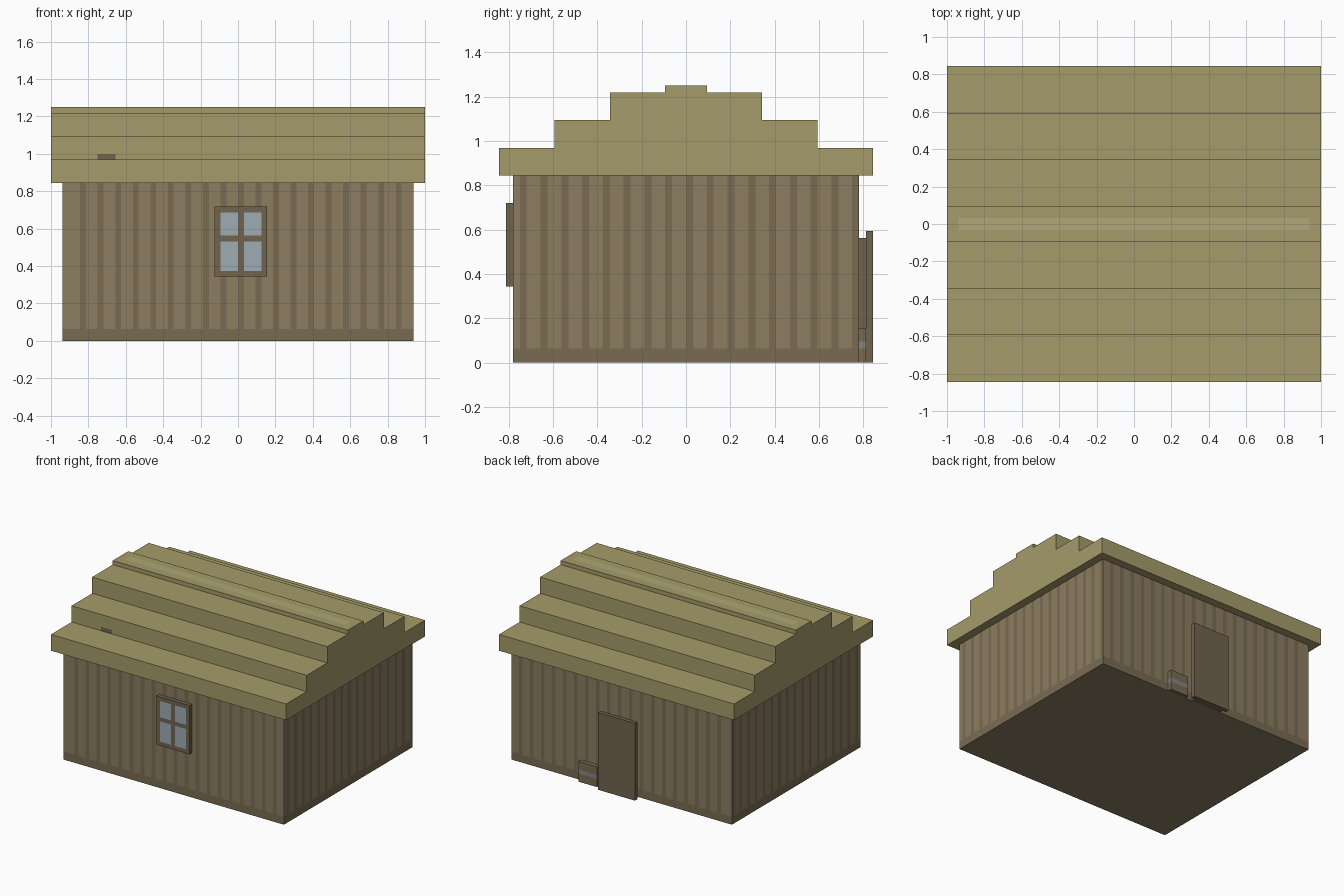
import bpy, bmesh
from math import floor

if "Cube" in bpy.data.objects:
    bpy.data.objects.remove(bpy.data.objects["Cube"])

U = 1 / 32  # modelling unit of the blocky original


def material(name, r, g, b):
    m = bpy.data.materials.new(name)
    m.diffuse_color = [(c / 255) ** 2.2 for c in (r, g, b)] + [1]
    m.use_nodes = True
    m.node_tree.nodes["Principled BSDF"].inputs["Base Color"].default_value = m.diffuse_color
    return m


wood = material("wood", 139, 124, 97)
dark_wood = material("dark_wood", 120, 107, 83)
trim = material("trim", 113, 100, 79)
thatch = material("thatch", 163, 154, 105)
pale_thatch = material("pale_thatch", 174, 166, 118)
glass = material("glass", 157, 170, 178)
metal = material("metal", 130, 132, 134)


def block(name, x, y, z, mats, cuts=((), (), ()), paint=None):
    """Box between unit bounds, sliced at cuts; paint(centre, normal) picks a material slot."""
    lo, hi = zip(x, y, z)
    bm = bmesh.new()
    bmesh.ops.create_cube(bm, size=1)
    for v in bm.verts:
        v.co = [(hi[i] if v.co[i] > 0 else lo[i]) for i in range(3)]
    for axis in range(3):
        for c in cuts[axis]:
            co, no = [0, 0, 0], [0, 0, 0]
            co[axis], no[axis] = c, 1
            bmesh.ops.bisect_plane(bm, geom=bm.verts[:] + bm.edges[:] + bm.faces[:],
                                   plane_co=co, plane_no=no)
    bm.normal_update()
    if paint:
        for f in bm.faces:
            f.material_index = paint(f.calc_center_median(), f.normal)
    for v in bm.verts:
        v.co *= U
    me = bpy.data.meshes.new(name)
    bm.to_mesh(me)
    bm.free()
    for m in mats:
        me.materials.append(m)
    ob = bpy.data.objects.new(name, me)
    bpy.context.collection.objects.link(ob)
    return ob


# Plank walls: a dark strip every third unit and a dark base course
def plank(c, n):
    if abs(n.z) > 0.5:
        return 0
    along = c.x if abs(n.y) > 0.5 else c.y
    return int(c.z < 2 or floor(along) % 3 == 0)


def strips(end):
    return [u + d for u in range(-end, end + 1, 3) for d in (0, 1)]


block("walls", (-30, 30), (-25, 25), (0, 27), [wood, dark_wood],
      (strips(27), strips(24)[:-1], [2]), plank)

# Stepped roof, with a small patch on the front of the middle step
block("roof_eaves", (-32, 32), (-27, 27), (27, 31), [thatch])
block("roof_middle", (-32, 32), (-19, 19), (31, 35), [thatch, trim],
      ([-24, -21], [], [32]),
      lambda c, n: int(n.y < -0.5 and -24 < c.x < -21 and c.z < 32))
block("roof_upper", (-32, 32), (-11, 11), (35, 39), [thatch])
block("roof_ridge", (-32, 32), (-3, 3), (39, 40), [thatch, pale_thatch],
      ([-30, 30], [-1, 1], []),
      lambda c, n: int(n.z > 0.5 and abs(c.x) < 30 and abs(c.y) < 1))

# Front window with four panes
block("window", (-4, 5), (-26, -25), (11, 23), [trim, glass],
      ([-3, 0, 1, 4], [], [12, 17, 18, 22]),
      lambda c, n: int(n.y < -0.5 and (-3 < c.x < 0 or 1 < c.x < 4)
                       and (12 < c.z < 17 or 18 < c.z < 22)))

# Back door on a narrower backing
block("door_backing", (-4, 4), (25, 26), (0, 18), [trim])
block("door", (-5, 5), (26, 27), (0, 19), [trim])

# Barrel-like box beside the door with a metal band
block("banded_box", (6, 11), (25, 26), (0, 5), [dark_wood, metal],
      ([], [], [2, 3]), lambda c, n: int(2 < c.z < 3))
